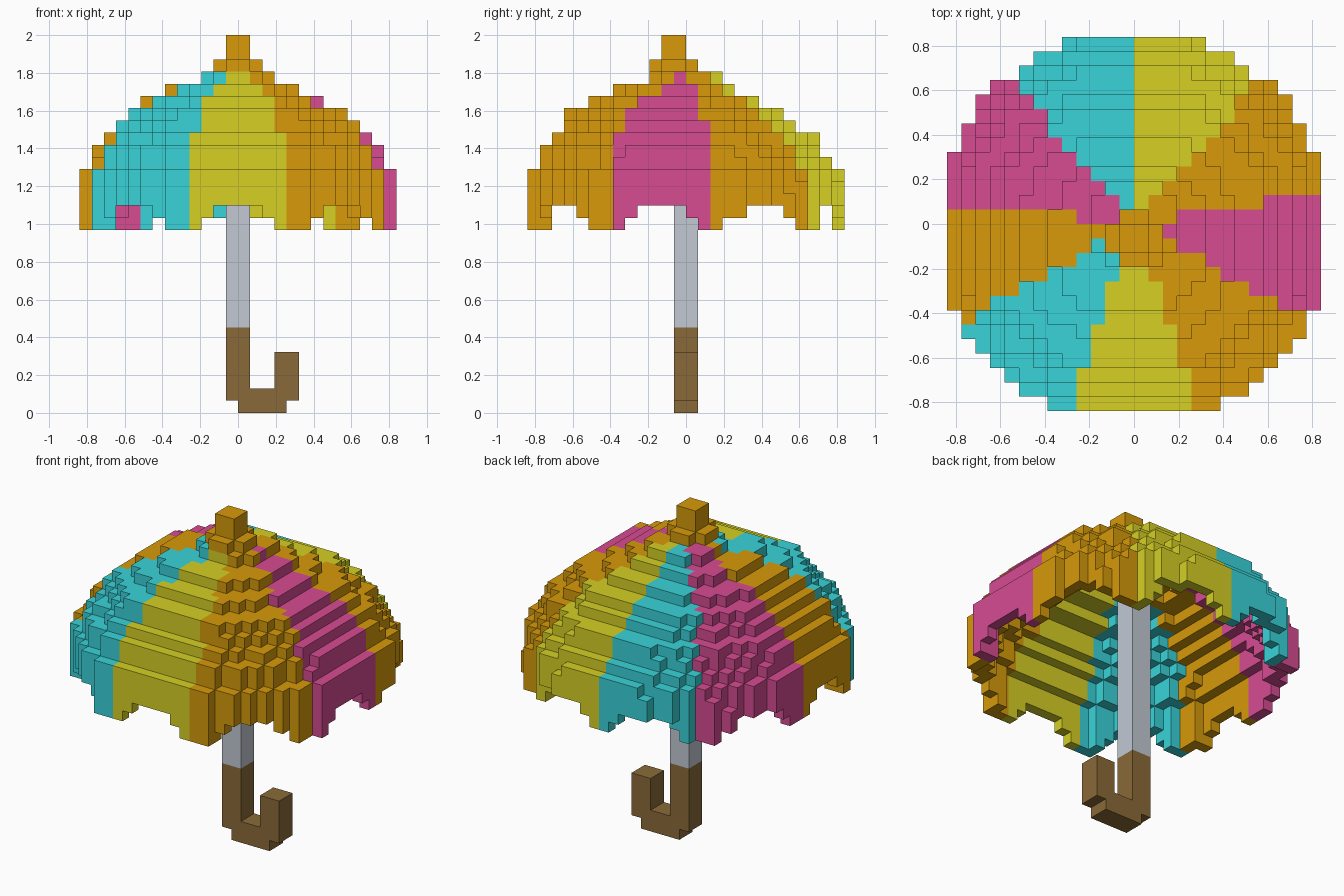
import bpy, bmesh, math
from mathutils import Vector

if "Cube" in bpy.data.objects:
    bpy.data.objects.remove(bpy.data.objects["Cube"], do_unlink=True)

V = 2 / 31  # size of one block


def material(name, rgb):
    lin = [((c / 255 + 0.055) / 1.055) ** 2.4 for c in rgb] + [1]
    m = bpy.data.materials.new(name)
    m.use_nodes = True
    m.diffuse_color = lin
    bsdf = m.node_tree.nodes["Principled BSDF"]
    bsdf.inputs["Base Color"].default_value = lin
    bsdf.inputs["Roughness"].default_value = 0.8
    return m


orange = material("orange", (215, 154, 10))
yellow = material("yellow", (214, 208, 36))
teal = material("teal", (56, 212, 217))
pink = material("pink", (215, 76, 146))
grey = material("grey", (194, 201, 212))
brown = material("brown", (138, 106, 56))

NORMALS = [(1, 0, 0), (-1, 0, 0), (0, 1, 0), (0, -1, 0), (0, 0, 1), (0, 0, -1)]


def build_blocks(name, cells, mats):
    """Skin a {(i, j, k): material index} dictionary of blocks, merging flat areas."""
    bm = bmesh.new()
    for cell, mat in cells.items():
        centre = Vector(cell) + Vector((0.5, 0.5, 0.5))
        for n in NORMALS:
            if tuple(a + b for a, b in zip(cell, n)) in cells:
                continue
            n = Vector(n)
            u = Vector((n.y, n.z, n.x))
            w = n.cross(u)
            corners = [(-1, -1), (1, -1), (1, 1), (-1, 1)]
            f = bm.faces.new([bm.verts.new((centre + (n + u * a + w * b) / 2) * V)
                              for a, b in corners])
            f.material_index = mat
    bmesh.ops.remove_doubles(bm, verts=bm.verts[:], dist=V / 50)
    bmesh.ops.dissolve_limit(bm, angle_limit=0.02, verts=bm.verts[:],
                             edges=bm.edges[:], delimit={'MATERIAL'})
    me = bpy.data.meshes.new(name)
    bm.to_mesh(me)
    bm.free()
    for m in mats:
        me.materials.append(m)
    ob = bpy.data.objects.new(name, me)
    bpy.context.collection.objects.link(ob)
    return ob


def box(x0, x1, y0, y1, z0, z1):
    return {(i, j, k): 0 for i in range(x0, x1) for j in range(y0, y1)
            for k in range(z0, z1)}


# Canopy layers in blocks: radius, centre x, centre y, limit of the flat front
LAYERS = {15: (13, 0, -0.3, 13), 16: (13, 0, -0.3, 13), 17: (13, 0, -0.3, 13),
          18: (12.95, 0, -0.3, 13), 19: (12.9, 0, -0.3, 13),
          20: (12, 0, -0.3, 12), 21: (11.7, 0, -0.72, 12),
          22: (11, 0, -0.5, 11), 23: (9.9, 0, -0.92, 10),
          24: (8.97, 0, -0.98, 10), 25: (6.98, -0.4, -1, 8),
          26: (4.98, -0.4, -1, 6), 27: (2.7, 0, 0, 3)}
# Nine gores: starting angle and colour slot
CANOPY_MATS = [orange, yellow, teal, pink]
GORES = [(9, 0), (49, 1), (90, 2), (130.5, 3), (173.5, 0),
         (210, 2), (250.5, 1), (289.5, 0), (331, 3)]


def reach(i, j, k, pick):
    """Nearest (min) or farthest (max) corner distance from the layer centre."""
    _, cx, cy, _ = LAYERS[k]
    return pick(math.hypot(i + a - cx, j + b - cy) for a in (0, 1) for b in (0, 1))


def on_shell(i, j, k):
    """True where the dome surface passes through the block."""
    r, _, _, front = LAYERS[k]
    if j < -front or reach(i, j, k, min) >= r:
        return False
    if k + 1 not in LAYERS:
        return True
    r_up, _, _, front_up = LAYERS[k + 1]
    return j <= -front_up or reach(i, j, k + 1, max) > r_up


def gore_slot(ang):
    slot = GORES[-1][1]
    for start, s in GORES:
        if ang >= start:
            slot = s
    return slot


canopy = {}
for k in LAYERS:
    for i in range(-13, 13):
        for j in range(-13, 13):
            if not on_shell(i, j, k):
                continue
            ang = math.degrees(math.atan2(j + 0.5, i + 0.5)) % 360
            # Scalloped hem: longest at the ribs
            off = min(abs((ang - s + 180) % 360 - 180) for s, _ in GORES)
            if k >= (15 if off < 6.5 else 16 if off < 11 else 17):
                canopy[i, j, k] = gore_slot(ang)
build_blocks("canopy", canopy, CANOPY_MATS)

# Cap and tip on top
tip = {c: 0 for c in box(-2, 2, -3, 1, 28, 29)
       if math.hypot(c[0] + 0.5, c[1] + 1.5) < 2}
tip.update(box(-1, 1, -2, 0, 29, 31))
build_blocks("tip", tip, [orange])

# Shaft
build_blocks("shaft", box(-1, 1, -1, 1, 7, 27), [grey])

# Hooked handle
handle = box(-1, 1, -1, 1, 1, 7)
handle.update(box(0, 4, -1, 1, 0, 1))
handle.update(box(-1, 5, -1, 1, 1, 2))
handle.update(box(3, 5, -1, 1, 1, 5))
build_blocks("handle", handle, [brown])
